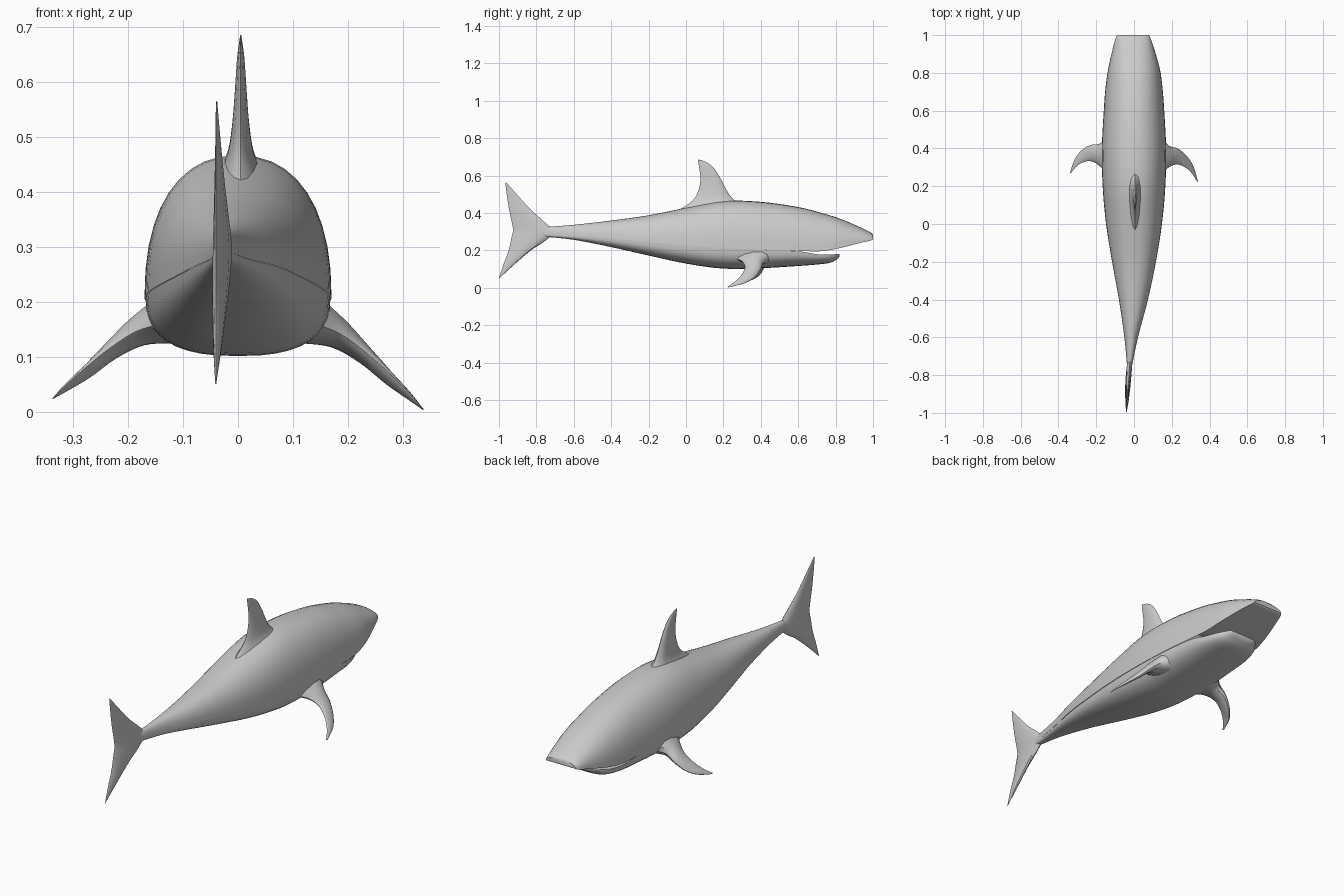
import bpy, bmesh, math
from mathutils import Vector


def smooth(keys, n):
    """Catmull-Rom resampling of a list of number tuples."""
    out = []
    for i in range(len(keys) - 1):
        p0, p1 = keys[max(i - 1, 0)], keys[i]
        p2, p3 = keys[i + 1], keys[min(i + 2, len(keys) - 1)]
        for s in range(n):
            t = s / n
            out.append(tuple(0.5 * (2 * b + (c - a) * t + (2 * a - 5 * b + 4 * c - d) * t * t
                                    + (3 * b - a - 3 * c + d) * t ** 3)
                             for a, b, c, d in zip(p0, p1, p2, p3)))
    return out + [tuple(keys[-1])]


def loft(name, rows, loop=False, cap_ends=(False, False), close_row=None):
    bm = bmesh.new()
    vs = [[bm.verts.new(p) for p in r] for r in rows]
    n = len(vs[0])
    for a, b in zip(vs, vs[1:]):
        closed = loop or (close_row and close_row(a[0].co.y) and close_row(b[0].co.y))
        for j in range(n if closed else n - 1):
            k = (j + 1) % n
            bm.faces.new((a[j], a[k], b[k], b[j]))
    for flag, r in zip(cap_ends, (vs[0], vs[-1])):
        if flag:
            bm.faces.new(r)
    bmesh.ops.recalc_face_normals(bm, faces=bm.faces)
    me = bpy.data.meshes.new(name)
    bm.to_mesh(me)
    bm.free()
    ob = bpy.data.objects.new(name, me)
    bpy.context.collection.objects.link(ob)
    bpy.ops.object.select_all(action='DESELECT')
    ob.select_set(True)
    bpy.context.view_layer.objects.active = ob
    bpy.ops.object.shade_smooth_by_angle(angle=math.radians(40))
    return ob


def arc(x, y, w, z_edge, z_end, n, steps=20):
    """Half superellipse across the body, from one side edge to the other."""
    pts = []
    for i in range(steps + 1):
        a = math.pi * i / steps
        c, s = math.cos(a), max(math.sin(a), 0)
        pts.append((x + w * math.copysign(abs(c) ** (2 / n), c), y,
                    z_edge + (z_end - z_edge) * s ** (2 / n)))
    return pts


def fin(name, keys, normal, steps=5, m=6):
    """Keys: leading point, trailing point, half thickness."""
    rows = []
    nv = Vector(normal).normalized()
    for k in smooth(keys, steps):
        lead, trail, t = Vector(k[:3]), Vector(k[3:6]), max(k[6], 0.0005)
        row = []
        for i in range(2 * m):
            a = math.pi * i / m
            u = (1 - math.cos(a)) / 2
            h = t * math.sin(a) * (1.25 - 0.6 * u)
            row.append(lead.lerp(trail, u) + nv * h)
        rows.append(row)
    return loft(name, rows, loop=True, cap_ends=(False, True))


# Back and snout: y, centre x, half width, side edge z, top z
back = [(-0.76, -0.024, 0.012, 0.29, 0.325), (-0.6, -0.015, 0.036, 0.277, 0.337),
        (-0.4, -0.003, 0.077, 0.264, 0.36), (-0.2, 0, 0.116, 0.245, 0.388),
        (0, 0, 0.148, 0.228, 0.428), (0.2, 0, 0.166, 0.215, 0.464),
        (0.4, 0, 0.17, 0.205, 0.46), (0.6, 0, 0.16, 0.198, 0.432),
        (0.72, 0, 0.151, 0.196, 0.402), (0.82, 0, 0.137, 0.212, 0.371),
        (0.93, -0.003, 0.109, 0.24, 0.325), (0.985, -0.005, 0.092, 0.252, 0.298),
        (1.0, -0.005, 0.083, 0.26, 0.284)]
loft("back_and_snout", [arc(x, y, w, e, t, 2.3) for y, x, w, e, t in smooth(back, 4)],
     cap_ends=(False, True), close_row=lambda y: y > 0.66)

# Belly and lower jaw: y, centre x, half width, side edge z, bottom z
belly = [(-0.76, -0.024, 0.012, 0.29, 0.274), (-0.6, -0.015, 0.035, 0.277, 0.257),
         (-0.4, -0.003, 0.075, 0.264, 0.218), (-0.2, 0, 0.114, 0.245, 0.173),
         (0, 0, 0.146, 0.228, 0.13), (0.2, 0, 0.164, 0.215, 0.103),
         (0.4, 0, 0.168, 0.205, 0.105), (0.6, 0, 0.157, 0.196, 0.117),
         (0.7, 0, 0.14, 0.18, 0.125), (0.77, 0, 0.115, 0.178, 0.134),
         (0.81, 0, 0.085, 0.182, 0.155), (0.822, 0, 0.07, 0.182, 0.17)]
loft("belly_and_jaw", [arc(x, y, w, e, b, 2.6) for y, x, w, e, b in smooth(belly, 4)],
     cap_ends=(False, True), close_row=lambda y: y > 0.66)

# Dorsal fin
dorsal = [(0.29, 0.45, -0.05, 0.41, 0.04), (0.245, 0.482, 0.03, 0.462, 0.024),
          (0.213, 0.53, 0.064, 0.515, 0.016), (0.182, 0.59, 0.077, 0.58, 0.011),
          (0.145, 0.645, 0.071, 0.64, 0.007), (0.105, 0.674, 0.066, 0.668, 0.003),
          (0.068, 0.686, 0.064, 0.683, 0.001)]
fin("dorsal_fin", [(0.005, a, b, 0.005, c, d, t) for a, b, c, d, t in dorsal], (1, 0, 0))

# Tail fin, upper tip to lower tip
tail = [(-0.963, 0.566, -0.966, 0.56, 0.001), (-0.90, 0.495, -0.957, 0.49, 0.004),
        (-0.83, 0.418, -0.945, 0.415, 0.008), (-0.765, 0.36, -0.93, 0.345, 0.012),
        (-0.71, 0.30, -0.925, 0.305, 0.015), (-0.755, 0.25, -0.935, 0.26, 0.015),
        (-0.83, 0.20, -0.95, 0.195, 0.013), (-0.92, 0.123, -0.978, 0.12, 0.008),
        (-0.997, 0.052, -1.0, 0.05, 0.001)]
fin("tail_fin", [(-0.02 + 0.07 * (a + 0.7), a, b, -0.04, c, d, t) for a, b, c, d, t in tail],
    (1, 0, 0))

# Pectoral fins; the left one sits slightly further forward and higher
pectoral = [(0.14, 0.46, 0.16, 0.14, 0.26, 0.16, 0.045), (0.185, 0.415, 0.138, 0.185, 0.30, 0.142, 0.028),
            (0.23, 0.40, 0.10, 0.23, 0.315, 0.11, 0.017), (0.275, 0.365, 0.055, 0.275, 0.297, 0.07, 0.011),
            (0.312, 0.31, 0.025, 0.31, 0.263, 0.035, 0.006), (0.338, 0.228, 0.003, 0.335, 0.222, 0.006, 0.001)]
for side, sx, dy, dz in (("right", 1, 0, 0), ("left", -1, 0.045, 0.02)):
    keys = []
    for i, (a, b, c, d, e, f, t) in enumerate(pectoral):
        q = i / 5
        keys.append((sx * a, b + dy * q, c + dz * q, sx * d, e + dy * q, f + dz * q, t))
    fin(side + "_pectoral_fin", keys, (sx * 0.55, 0, 0.83))
